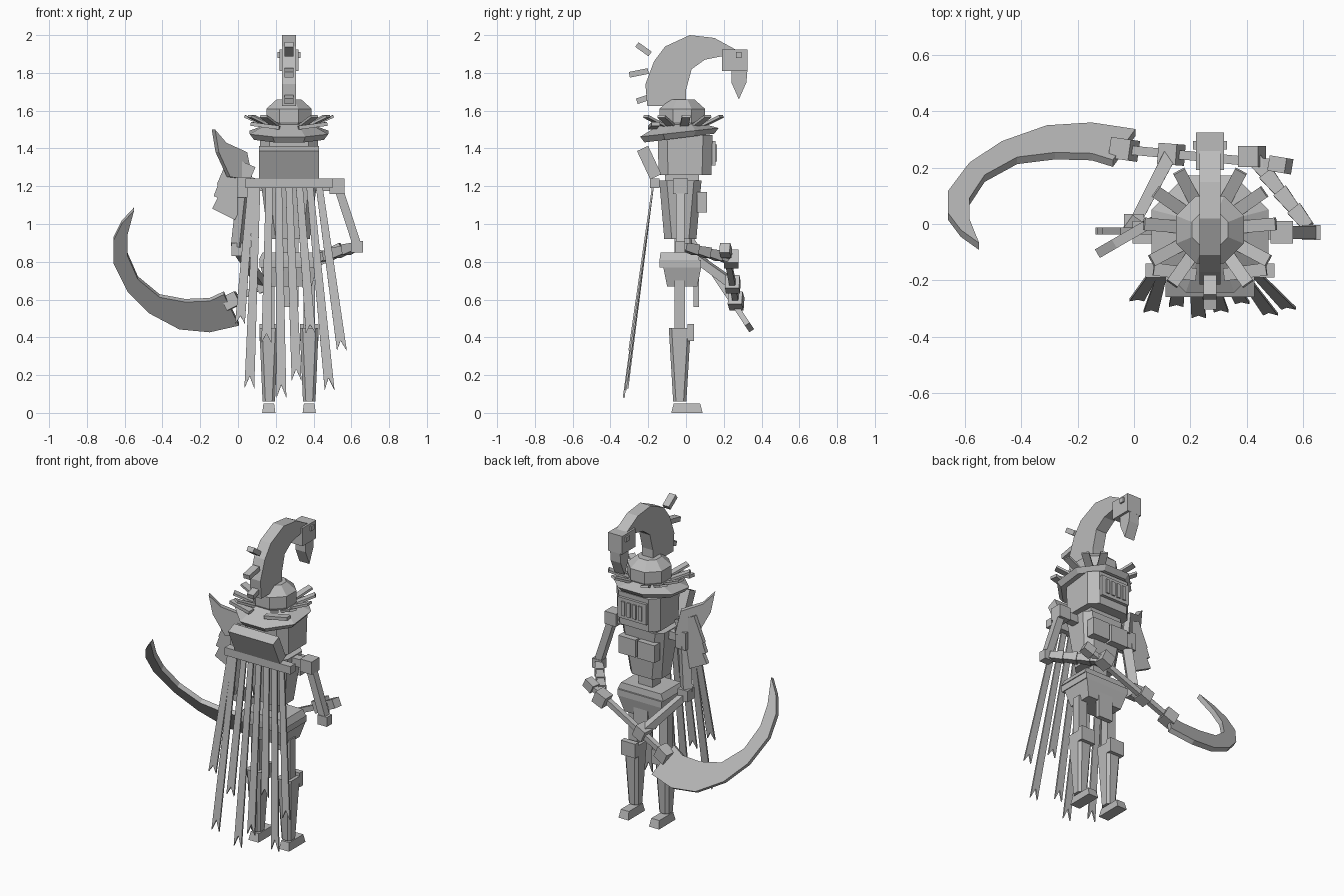
import bpy, bmesh, math
from mathutils import Vector, Matrix

cube = bpy.data.objects.get("Cube")
if cube:
    bpy.data.objects.remove(cube)

grey = bpy.data.materials.new("plain grey")
grey.use_nodes = True
grey.diffuse_color = (0.5, 0.5, 0.5, 1)
grey.node_tree.nodes["Principled BSDF"].inputs["Base Color"].default_value = (0.5, 0.5, 0.5, 1)

MID = 0.27  # body centre in x
BACK = -0.02


def finish(name, bm):
    bmesh.ops.recalc_face_normals(bm, faces=bm.faces)
    mesh = bpy.data.meshes.new(name)
    bm.to_mesh(mesh)
    bm.free()
    mesh.materials.append(grey)
    obj = bpy.data.objects.new(name, mesh)
    bpy.context.collection.objects.link(obj)
    return obj


def loft(name, rings):
    """Closed solid through rings of equal point count."""
    bm = bmesh.new()
    loops = [[bm.verts.new(p) for p in ring] for ring in rings]
    n = len(loops[0])
    for a, b in zip(loops, loops[1:]):
        for i in range(n):
            j = (i + 1) % n
            bm.faces.new((a[i], a[j], b[j], b[i]))
    bm.faces.new(loops[0][::-1])
    bm.faces.new(loops[-1])
    return finish(name, bm)


def rect(x, y, z, hx, hy, cut=0.0):
    """Rectangular ring, with cut corners if cut > 0."""
    if not cut:
        return [(x - hx, y - hy, z), (x + hx, y - hy, z), (x + hx, y + hy, z), (x - hx, y + hy, z)]
    ring = []
    for sx, sy in ((-1, -1), (1, -1), (1, 1), (-1, 1)):
        pair = [(x + sx * hx, y + sy * (hy - cut), z), (x + sx * (hx - cut), y + sy * hy, z)]
        ring += pair if sx * sy > 0 else pair[::-1]
    return ring


def block(name, x, y, z0, z1, low, high=None, cut=0.0):
    return loft(name, [rect(x, y, z0, *low, cut), rect(x, y, z1, *(high or low), cut)])


def octagon(x, y, z, r, tilt=0.0):
    steps = [math.pi / 8 + i * math.pi / 4 for i in range(8)]
    return [(x + r * math.cos(a), y + r * math.sin(a), z + tilt * math.sin(a)) for a in steps]


def beam(name, start, end, width, depth=None, taper=1.0):
    """Box bar between two points."""
    a, b = Vector(start), Vector(end)
    depth = depth or width
    rot = (b - a).to_track_quat('Z', 'Y').to_matrix().to_4x4()
    m = Matrix.Translation(a) @ rot
    length = (b - a).length
    rings = [rect(0, 0, 0, width / 2, depth / 2), rect(0, 0, length, width * taper / 2, depth * taper / 2)]
    return loft(name, [[m @ Vector(p) for p in ring] for ring in rings])


def plate(name, points, place, thick):
    """Flat outline carried into space by place(u, v), thickened both ways."""
    flat = [Vector(place(u, v)) for u, v in points]
    normal = Vector((0, 0, 0))
    for p, q in zip(flat, flat[1:] + flat[:1]):
        normal += p.cross(q)
    off = normal.normalized() * thick / 2
    return loft(name, [[p - off for p in flat], [p + off for p in flat]])


def side(u, v):
    return (MID, u, v)


# legs
for s, label in ((-1, "right"), (1, "left")):
    x = MID + s * 0.107
    block(label + "_foot", x, 0.005, 0, 0.05, (0.035, 0.083), (0.028, 0.07))
    block(label + "_shin", x, -0.033, 0.06, 0.45, (0.033, 0.035), (0.05, 0.058), 0.015)
    block(label + "_knee", x, 0.025, 0.38, 0.47, (0.05, 0.018))
    block(label + "_thigh", x, -0.033, 0.44, 0.7, (0.03, 0.028))

# hips
block("hip_skirt", MID, -0.02, 0.67, 0.77, (0.12, 0.08), (0.15, 0.1))
block("belt", MID, -0.03, 0.77, 0.81, (0.155, 0.11))
block("hip_plate", MID, -0.035, 0.81, 0.85, (0.16, 0.105), (0.14, 0.1))
block("front_flap", MID, 0.055, 0.56, 0.8, (0.05, 0.015))
block("spine", MID, -0.02, 0.84, 0.94, (0.05, 0.04))

# torso
block("abdomen", MID, -0.03, 0.92, 1.23, (0.11, 0.085), (0.15, 0.112), 0.04)
block("waist_collar", MID, -0.02, 1.22, 1.27, (0.11, 0.09))
block("chest", MID, -0.005, 1.26, 1.47, (0.15, 0.14), (0.155, 0.145), 0.05)
block("chest_panel", MID, 0.14, 1.31, 1.44, (0.1, 0.016))
for i in range(4):
    block("chest_bar", MID - 0.06 + i * 0.04, 0.158, 1.33, 1.42, (0.012, 0.006))
for s in (-1, 1):
    block("pouch", MID + s * 0.067, 0.085, 1.06, 1.17, (0.06, 0.027))
loft("collar", [octagon(MID, -0.035, 1.455, 0.2, 0.025), octagon(MID, -0.035, 1.485, 0.225, 0.025),
                octagon(MID, BACK, 1.53, 0.12)])
loft("helmet", [octagon(MID, BACK, z, r) for z, r in ((1.5, 0.11), (1.54, 0.13), (1.61, 0.13), (1.66, 0.07))])

# ruff of feathers round the neck
for s in (-1, 1):
    for angle in (62, 35, 5, -28, -55):
        a = math.radians(angle)
        d = Vector((s * math.cos(a), math.sin(a), 0))
        c = Vector((MID, BACK, 1.52))
        beam("ruff_feather", c + d * 0.12, c + d * 0.235 + Vector((0, 0, 0.05)), 0.045, 0.014)
    beam("back_ruff", (MID + s * 0.05, -0.18, 1.51), (MID + s * 0.2, -0.16, 1.53), 0.045, 0.02)

# crest
outer = [(-0.205, 1.625), (-0.215, 1.74), (-0.17, 1.86), (-0.11, 1.94), (0.02, 2.0), (0.15, 1.985), (0.26, 1.925)]
inner = [(0.2, 1.89), (0.1, 1.87), (0.03, 1.82), (0, 1.71), (0, 1.625)]
plate("crest", outer + inner, side, 0.075)
block("crest_head", MID, 0.258, 1.81, 1.925, (0.05, 0.067))
plate("beak", [(0.24, 1.815), (0.325, 1.815), (0.32, 1.75), (0.28, 1.66), (0.24, 1.75)], side, 0.07)
for s in (-1, 1):
    block("eye", MID + s * 0.052, 0.28, 1.88, 1.91, (0.008, 0.015))
for tip, root in (((-0.26, 1.95), (-0.19, 1.9)), ((-0.3, 1.79), (-0.2, 1.81)), ((-0.26, 1.65), (-0.2, 1.67))):
    beam("crest_feather", side(*root), side(*tip), 0.045, 0.03)

# back plate and cape bar
beam("back_plate", (MID, -0.16, 1.25), (MID, -0.23, 1.4), 0.315, 0.065)
block("cape_bar", MID, -0.165, 1.19, 1.24, (0.23, 0.025))

# cape strips with forked ends: top x, end x, end z, end y
strips = [(0.07, 0.01, 0.47, -0.27), (0.1, 0.06, 0.13, -0.31), (0.165, 0.15, 0.37, -0.29),
          (0.215, 0.23, 0.08, -0.33), (0.27, 0.31, 0.17, -0.31), (0.325, 0.385, 0.42, -0.28),
          (0.38, 0.485, 0.12, -0.32), (0.43, 0.55, 0.33, -0.3)]
for top, end, low, depth in strips:
    def hang(u, v, top=top, end=end, low=low, depth=depth):
        return (top + (end - top) * v + u, -0.175 + (depth + 0.175) * v, 1.2 + (low - 1.2) * v)
    plate("cape_strip", [(-0.018, 0), (0.018, 0), (0.026, 1), (0, 0.94), (-0.026, 1)], hang, 0.01)

# left arm
block("left_shoulder", 0.525, -0.03, 1.16, 1.24, (0.04, 0.04))
beam("shoulder_rod", (0.02, -0.03, 1.2), (0.5, -0.03, 1.2), 0.05)
beam("left_upper_arm", (0.535, -0.03, 1.18), (0.63, -0.03, 0.89), 0.045)
block("left_elbow", 0.63, -0.03, 0.85, 0.91, (0.033, 0.026))
elbow, hand = Vector((0.62, -0.01, 0.88)), Vector((0.42, 0.24, 0.815))
for i in range(4):
    beam("left_forearm", elbow.lerp(hand, i / 4), elbow.lerp(hand, (i + 1) / 4), 0.042, taper=1.35)
beam("left_hand", hand - Vector((0.035, 0, 0.015)), hand + Vector((0.035, 0, 0.015)), 0.075)

# right arm
block("right_shoulder", 0.03, -0.03, 1.14, 1.25, (0.035, 0.04))
beam("right_upper_arm", (0.035, -0.03, 1.2), (0, -0.005, 0.88), 0.055)
block("right_elbow", 0.0, 0.0, 0.83, 0.9, (0.035, 0.035))
beam("right_forearm", (0, 0, 0.86), (0.13, 0.25, 0.68), 0.04, taper=1.2)
beam("right_hand", (0.1, 0.25, 0.665), (0.165, 0.245, 0.695), 0.075)

# right shoulder armour
for x, z, reach in ((-0.01, 1.26, 0.07), (-0.02, 1.2, 0.08), (-0.04, 1.13, 0.06)):
    beam("shoulder_plate", (x + reach, -0.025, z - 0.035), (x - reach, -0.025, z + 0.025), 0.025, 0.165)
fin = [(-0.13, 1.5), (-0.07, 1.43), (0.04, 1.38), (0.07, 1.23), (-0.05, 1.25), (-0.11, 1.38)]
plate("shoulder_fin", fin, lambda u, v: (u, -0.03 + 0.58 * u, v), 0.035)

# scythe
beam("scythe_shaft", (0.54, 0.21, 0.87), (-0.04, 0.265, 0.59), 0.032)
beam("shaft_cap", (0.55, 0.205, 0.875), (0.49, 0.215, 0.845), 0.055)
beam("blade_socket", (0, 0.26, 0.61), (-0.07, 0.27, 0.575), 0.075)
edge = [(0.005, 0.47), (-0.15, 0.435), (-0.31, 0.45), (-0.47, 0.535), (-0.585, 0.65), (-0.66, 0.8),
        (-0.66, 0.92), (-0.615, 1.01), (-0.55, 1.08)]
hollow = [(-0.585, 0.95), (-0.585, 0.84), (-0.53, 0.715), (-0.415, 0.62), (-0.28, 0.595), (-0.15, 0.6), (-0.075, 0.635)]
plate("scythe_blade", edge + hollow, lambda u, v: (u, 0.325 - 0.664 * (v - 0.47), v), 0.03)
